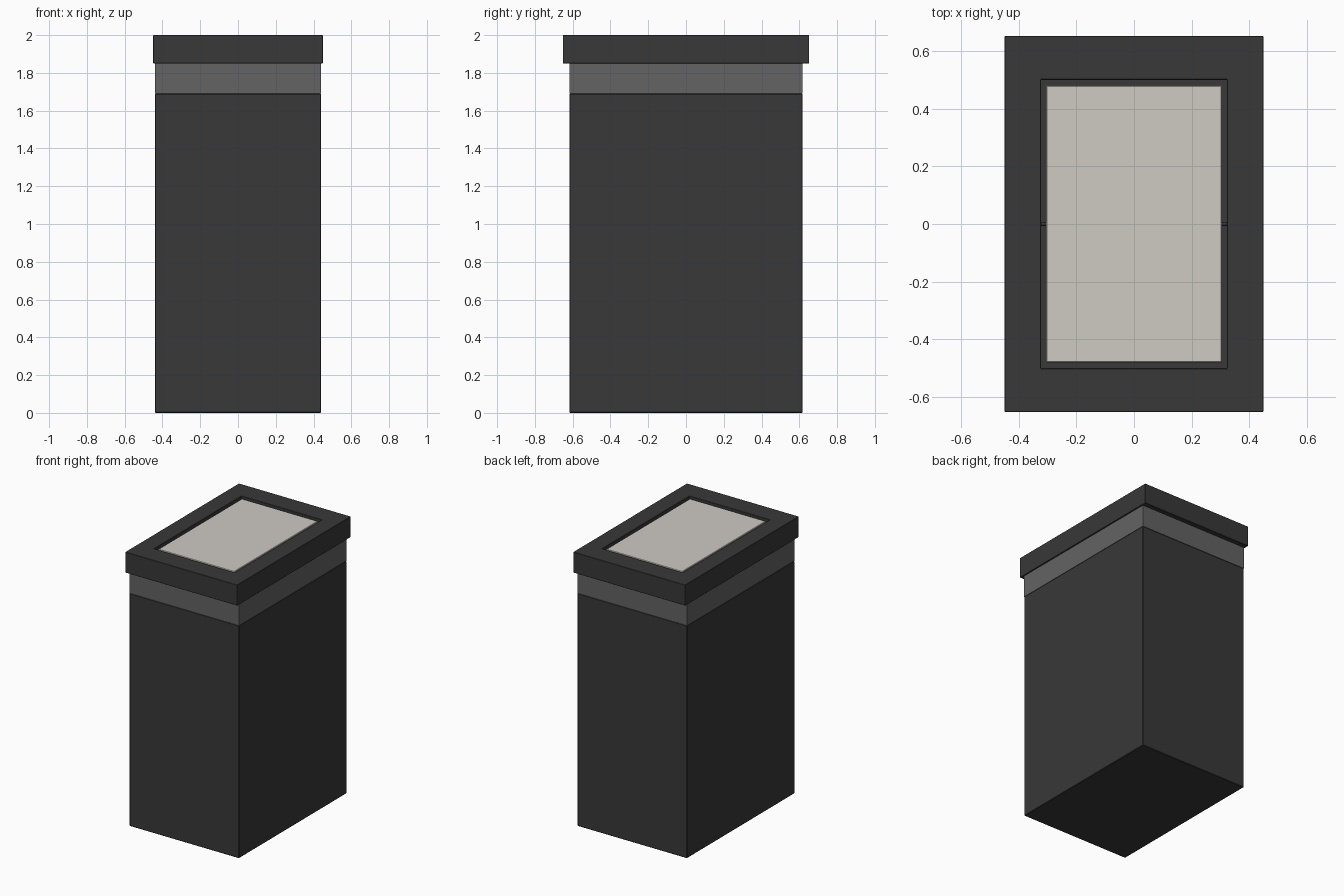
import bpy, bmesh
from mathutils import Matrix

if "Cube" in bpy.data.objects:
    bpy.data.objects.remove(bpy.data.objects["Cube"])


def material(name, rgb):
    m = bpy.data.materials.new(name)
    m.diffuse_color = (*rgb, 1)
    m.use_nodes = True
    m.node_tree.nodes["Principled BSDF"].inputs["Base Color"].default_value = m.diffuse_color
    return m


DARK = material("dark_plastic", (0.04, 0.04, 0.04))
GREY = material("grey_band", (0.125, 0.125, 0.125))
BEIGE = material("beige_panel", (0.62, 0.585, 0.545))


def finish(name, bm, mat, bevel):
    bmesh.ops.recalc_face_normals(bm, faces=bm.faces)
    me = bpy.data.meshes.new(name)
    bm.to_mesh(me)
    bm.free()
    me.materials.append(mat)
    ob = bpy.data.objects.new(name, me)
    bpy.context.collection.objects.link(ob)
    if bevel:
        mod = ob.modifiers.new("soft_edges", "BEVEL")
        mod.width, mod.segments = bevel, 1
    return ob


def rings(name, loops, mat, bevel=0.0, cap_start=False, cap_end=False, closed=False):
    """Bridge rectangular loops given as (half_x, half_y, z)."""
    bm = bmesh.new()
    vs = [[bm.verts.new((sx * x, sy * y, z))
           for sx, sy in ((-1, -1), (1, -1), (1, 1), (-1, 1))] for x, y, z in loops]
    pairs = list(zip(vs, vs[1:])) + ([(vs[-1], vs[0])] if closed else [])
    for a, b in pairs:
        for i in range(4):
            j = (i + 1) % 4
            bm.faces.new((a[i], a[j], b[j], b[i]))
    if cap_start:
        bm.faces.new(vs[0])
    if cap_end:
        bm.faces.new(vs[-1])
    return finish(name, bm, mat, bevel)


BX, BY = 0.44, 0.617      # body half size
LX, LY = 0.449, 0.652     # lid half size
OX, OY = 0.323, 0.50      # lid opening half size
T = 0.02                  # wall thickness

# hollow body with a closed floor
rings("bin_body", [(BX, BY, 0), (BX, BY, 1.69), (BX - T, BY - T, 1.69), (BX - T, BY - T, T)],
      DARK, 0.004, cap_start=True, cap_end=True)

# lighter collar under the lid
rings("collar_band", [(BX, BY, 1.69), (BX, BY, 1.85), (BX - T, BY - T, 1.85), (BX - T, BY - T, 1.69)],
      GREY, closed=True)

# lid frame with a rectangular opening
rings("lid_frame", [(LX, LY, 1.85), (LX, LY, 2.0), (OX, OY, 2.0), (OX, OY, 1.85)],
      DARK, 0.002, closed=True)

# swing flap sitting just below the rim
rings("swing_flap", [(0.305, 0.48, 1.965), (0.305, 0.48, 1.99), (0.302, 0.477, 1.993)],
      BEIGE, cap_start=True, cap_end=True)

# pivot pins on both sides of the flap
for side, sx in (("left", -1), ("right", 1)):
    bm = bmesh.new()
    bmesh.ops.create_cone(bm, cap_ends=True, segments=12, radius1=0.007, radius2=0.007, depth=0.03,
                          matrix=Matrix.Translation((sx * 0.314, 0, 1.978)) @ Matrix.Rotation(1.5708, 4, "Y"))
    finish(f"pivot_pin_{side}", bm, DARK, 0)
